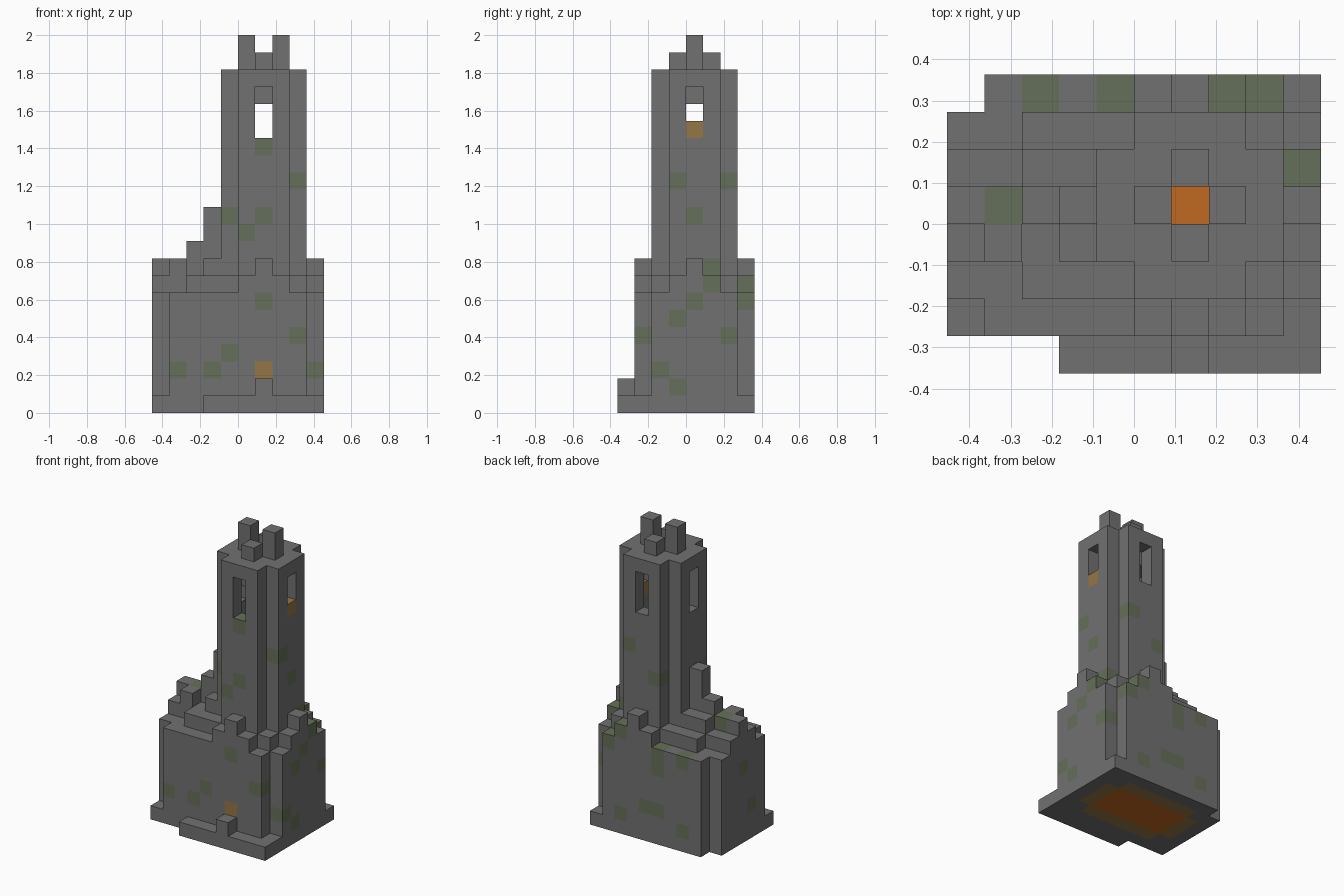
import bpy, bmesh
from mathutils import Vector

cube = bpy.data.objects.get("Cube")
if cube:
    bpy.data.objects.remove(cube, do_unlink=True)

U = 1 / 11                                   # edge of one block
ORIGIN = Vector((-5, -4, 0))
CX, CY = 6, 4                                # tower axis


def material(name, rgb):
    m = bpy.data.materials.new(name)
    m.use_nodes = True
    m.diffuse_color = (*rgb, 1)
    m.node_tree.nodes["Principled BSDF"].inputs["Base Color"].default_value = (*rgb, 1)
    return m


MATS = [material("grey stone", (.165, .165, .165)),
        material("mossy stone", (.13, .16, .1)),
        material("warm tan", (.3, .18, .06)),
        material("glowing orange", (.53, .14, .014))]
STONE, MOSS, TAN, ORANGE = range(4)

blocks = {}                                  # cell -> part name
colour = {}                                  # cell -> material slot


def fill(part, xs, ys, zs):
    for x in xs:
        for y in ys:
            for z in zs:
                blocks[x, y, z] = part


def carve(xs, ys, zs):
    for x in xs:
        for y in ys:
            for z in zs:
                blocks.pop((x, y, z), None)


def column(part, x, y, top):
    fill(part, [x], [y], range(1, top))


# Footing slab with its missing corner and narrower front strip
fill("footing", range(10), range(8), [0])
carve(range(3), [0], [0])
carve([0], [7], [0])
fill("door_step", [CX], [0], [1])

# Outer walls, each with a stepped peak in line with the tower
for x in range(1, 9):
    for y in (1, 7):
        column("outer_wall", x, y, 9 - min(2, abs(x - CX)))
for y in range(2, 7):
    for x in (0, 9):
        column("outer_wall", x, y, 9 - min(2, abs(y - CY)))

# Terrace between the walls and the tower
for x in range(1, 9):
    for y in range(2, 7):
        column("terrace", x, y, 7 if x == 1 and y in (2, 6) else 8)
for x, y in ((1, 3), (3, 3), (2, 5), (3, 5)):
    column("terrace", x, y, 9)

# Broken buttress climbing to the tower
for x, top in enumerate((9, 10, 12), start=1):
    column("buttress", x, CY, top)

# Tower: two crossing boxes give the notched corners
fill("tower", range(4, 9), range(3, 6), range(1, 20))
fill("tower", range(5, 8), range(2, 7), range(1, 20))
carve(range(5, 8), range(3, 6), range(1, 18))
carve([CX], [CY], range(1, 20))

# Windows on all four sides; one keeps a tan sill
for x, y in ((CX, 2), (CX, 6), (4, CY), (8, CY)):
    carve([x], [y], range(16, 19))
fill("window_sill", [8], [CY], [16])

# Roof posts around the opening
for side in (-1, 1):
    fill("roof_posts", [CX + side], [CY], range(20, 22))
    fill("roof_posts", [CX], [CY + side], [20])

# Glowing pit in the footing, with a tan rim
for x in range(1, 9):
    for y in range(2, 7):
        if x in (1, 8) and y in (2, 6):
            continue
        inner = 1 < x < 8 and 2 < y < 6
        colour[x, y, 0] = ORANGE if inner else TAN
colour[8, CY, 16] = colour[CX, 1, 2] = TAN

# Scattered mossy blocks
MOSSY = {
    "tower": [(6, 2, 15), (8, 3, 13), (4, 3, 11), (6, 2, 11), (5, 2, 10),
              (7, 6, 13), (8, 4, 11), (8, 5, 8), (5, 6, 11)],
    "front": [(6, 1, 6), (8, 1, 4), (1, 1, 2), (3, 1, 2), (4, 1, 3)],
    "side": [(9, 5, 7), (9, 4, 6), (9, 3, 5), (9, 6, 4), (9, 2, 2), (9, 3, 1)],
    "back": [(7, 7, 7), (8, 7, 6), (7, 7, 1), (5, 7, 2), (4, 7, 2), (2, 7, 1),
             (2, 7, 6), (4, 7, 6), (4, 7, 5)],
    "buttress": [(1, 4, 8), (0, 4, 5), (0, 3, 2)],
}
for cells in MOSSY.values():
    for cell in cells:
        colour[cell] = MOSS


def build(part):
    """Mesh of the exposed faces of one part's blocks."""
    bm = bmesh.new()
    for cell, owner in blocks.items():
        if owner != part:
            continue
        centre = Vector(cell) + Vector((.5, .5, .5)) + ORIGIN
        for axis in range(3):
            for sign in (-1, 1):
                n = Vector((0, 0, 0))
                n[axis] = sign
                if tuple(int(a + b) for a, b in zip(cell, n)) in blocks:
                    continue
                s = Vector((0, 0, 0))
                s[(axis + 1) % 3] = .5
                t = n.cross(s)
                mid = centre + n / 2
                f = bm.faces.new([bm.verts.new((mid + c) * U)
                                  for c in (-s - t, s - t, s + t, t - s)])
                f.material_index = colour.get(cell, STONE)
    bmesh.ops.remove_doubles(bm, verts=bm.verts, dist=U / 100)
    mesh = bpy.data.meshes.new(part)
    bm.to_mesh(mesh)
    bm.free()
    for m in MATS:
        mesh.materials.append(m)
    bpy.context.collection.objects.link(bpy.data.objects.new(part, mesh))


for part in sorted(set(blocks.values())):
    build(part)
